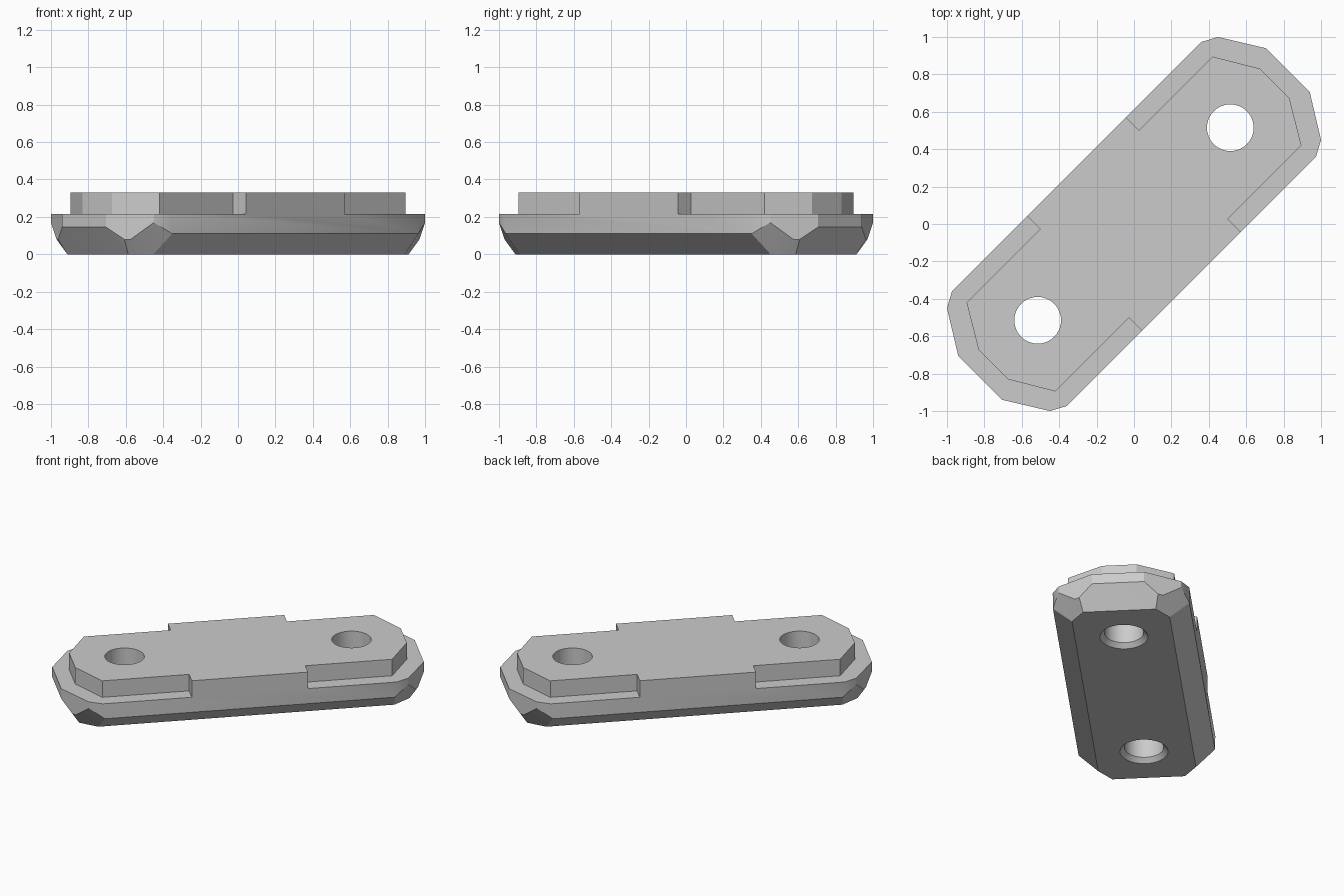
import bpy, bmesh, math
from mathutils import Matrix

if "Cube" in bpy.data.objects:
    bpy.data.objects.remove(bpy.data.objects["Cube"], do_unlink=True)

HALF_WIDTH, LEDGE_Z, TOP_Z = 0.433, 0.215, 0.33
END_U, HOLE_U, HOLE_R = 1.163, 0.728, 0.125

grey = bpy.data.materials.new("plain grey")
grey.use_nodes = True
grey.diffuse_color = (0.6, 0.6, 0.6, 1)
grey.node_tree.nodes["Principled BSDF"].inputs["Base Color"].default_value = (0.6, 0.6, 0.6, 1)


def make_object(name, bm):
    bmesh.ops.recalc_face_normals(bm, faces=bm.faces[:])
    mesh = bpy.data.meshes.new(name)
    bm.to_mesh(mesh)
    bm.free()
    mesh.materials.append(grey)
    obj = bpy.data.objects.new(name, mesh)
    bpy.context.collection.objects.link(obj)
    return obj


def build_strap():
    """One quarter of the strap, mirrored along its length and its width."""
    bm = bmesh.new()

    def loop(points, z=None):
        return [bm.verts.new(p if z is None else (*p, z)) for p in points]

    # raised plate outline with its side tab, at ledge and top height
    plate = [(0, HALF_WIDTH), (0.373, HALF_WIDTH), (0.373, 0.336),
             (0.93, 0.336), (1.064, 0.11), (1.064, 0)]
    low, high = loop(plate, LEDGE_Z), loop(plate, TOP_Z)
    # outer rim of the ledge: side, corner, tip, end middle
    a, b, c, t = loop([(0.944, HALF_WIDTH), (1.025, 0.389),
                       (END_U, 0.166), (END_U, 0)], LEDGE_Z)
    # lower border of the upright walls
    sm, am, bm_, d, e, cm, tm = loop([
        (0, HALF_WIDTH, 0.11), (0.93, HALF_WIDTH, 0.11), (1.025, 0.389, 0.17),
        (1.092, 0.28, 0.08), (1.11, 0.25, 0.08), (END_U, 0.166, 0.145), (END_U, 0, 0.145)])
    # underside
    sb, ab, db, tb, ob = loop([(0, 0.31), (0.95, 0.31), (1.06, 0.23), (1.06, 0), (0, 0)], 0)
    top_middle = bm.verts.new((0, 0, TOP_Z))

    faces = [high + [top_middle],
             [low[1], a, b, c, t] + low[:1:-1],          # ledge
             [low[0], low[1], a, am, sm], [a, b, bm_, am],  # walls
             [b, c, cm, e, d, bm_], [c, t, tm, cm],
             [sm, am, ab, sb], [am, bm_, d, ab],         # chamfers
             [d, e, db, ab], [e, cm, db], [cm, tm, tb, db],
             [sb, ab, db, tb, ob]]
    faces += [[low[i], low[i + 1], high[i + 1], high[i]] for i in range(len(low) - 1)]
    for f in faces:
        bm.faces.new(f)

    for axis in "XY":
        bmesh.ops.mirror(bm, geom=bm.verts[:] + bm.edges[:] + bm.faces[:],
                         axis=axis, merge_dist=0.0001)
    bmesh.ops.remove_doubles(bm, verts=bm.verts[:], dist=0.0001)
    bmesh.ops.recalc_face_normals(bm, faces=bm.faces[:])
    bmesh.ops.dissolve_limit(bm, angle_limit=math.radians(0.5),
                             verts=bm.verts[:], edges=bm.edges[:])
    return make_object("mounting_strap", bm)


def build_hole_cutter(u):
    """Round hole with a shallow countersink underneath."""
    bm = bmesh.new()
    rings = []
    for r, z in [(0.18, -0.03), (HOLE_R, 0.03), (HOLE_R, TOP_Z + 0.1)]:
        ring = bmesh.ops.create_circle(bm, segments=32, radius=r,
                                       matrix=Matrix.Translation((u, 0, z)))
        rings.append(ring["verts"])
    for lower, upper in zip(rings, rings[1:]):
        for i in range(len(lower)):
            bm.faces.new((lower[i - 1], lower[i], upper[i], upper[i - 1]))
    bm.faces.new(rings[0])
    bm.faces.new(rings[-1])
    cutter = make_object("hole_cutter", bm)
    cutter.hide_render = True
    return cutter


strap = build_strap()
bpy.ops.object.select_all(action="DESELECT")
bpy.context.view_layer.objects.active = strap
strap.select_set(True)

# bolt holes near both ends
for side in (-1, 1):
    cutter = build_hole_cutter(side * HOLE_U)
    cut = strap.modifiers.new("bolt hole", "BOOLEAN")
    cut.operation, cut.solver, cut.object = "DIFFERENCE", "EXACT", cutter
    bpy.ops.object.modifier_apply(modifier=cut.name)
    bpy.data.objects.remove(cutter, do_unlink=True)

# the strap lies diagonally
strap.data.transform(Matrix.Rotation(math.radians(45), 4, "Z"))
bpy.ops.object.shade_smooth_by_angle(angle=math.radians(30))
